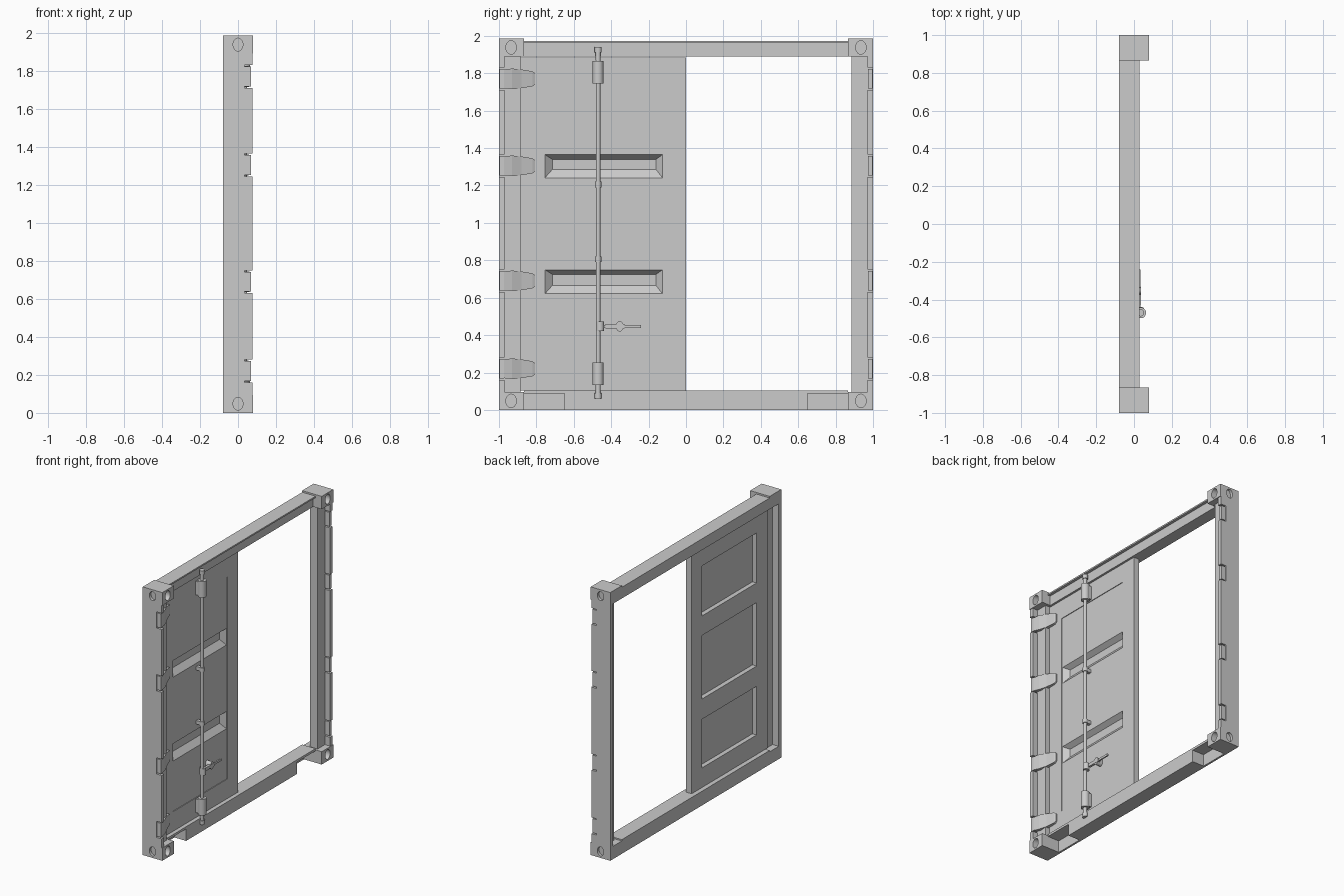
import bpy, bmesh
from math import pi
from mathutils import Matrix, Vector

if "Cube" in bpy.data.objects:
    bpy.data.objects.remove(bpy.data.objects["Cube"])

GREY = (0.6, 0.6, 0.6, 1)
steel = bpy.data.materials.new("grey steel")
steel.use_nodes = True
steel.diffuse_color = GREY
steel.node_tree.nodes["Principled BSDF"].inputs["Base Color"].default_value = GREY


def finish(name, bm):
    bmesh.ops.recalc_face_normals(bm, faces=bm.faces)
    mesh = bpy.data.meshes.new(name)
    bm.to_mesh(mesh)
    bm.free()
    mesh.materials.append(steel)
    obj = bpy.data.objects.new(name, mesh)
    bpy.context.collection.objects.link(obj)
    return obj


def box(name, x, y, z):
    bm = bmesh.new()
    bmesh.ops.create_cube(bm, size=1)
    for v in bm.verts:
        v.co = [r[0] if c < 0 else r[1] for c, r in zip(v.co, (x, y, z))]
    return finish(name, bm)


def loft(name, rings):
    """Closed solid through rings of equal point count."""
    bm = bmesh.new()
    loops = [[bm.verts.new(p) for p in ring] for ring in rings]
    n = len(loops[0])
    for a, b in zip(loops, loops[1:]):
        for i in range(n):
            j = (i + 1) % n
            bm.faces.new((a[i], a[j], b[j], b[i]))
    bm.faces.new(loops[0])
    bm.faces.new(loops[-1])
    return finish(name, bm)


def rect_x(x, y0, y1, z0, z1):
    return [(x, y0, z0), (x, y1, z0), (x, y1, z1), (x, y0, z1)]


def rect_y(y, x0, x1, z0, z1):
    return [(x0, y, z0), (x1, y, z0), (x1, y, z1), (x0, y, z1)]


def cylinder(name, centre, radius, length, axis="Z", stretch=1.0, sides=20):
    bm = bmesh.new()
    bmesh.ops.create_cone(bm, cap_ends=True, segments=sides, radius1=radius,
                          radius2=radius, depth=length)
    if axis != "Z":
        turn = Matrix.Rotation(pi / 2, 4, "Y" if axis == "X" else "X")
        bmesh.ops.transform(bm, matrix=turn, verts=bm.verts)
    for v in bm.verts:
        if axis != "Z":
            v.co.z *= stretch
        v.co += Vector(centre)
    obj = finish(name, bm)
    smooth(obj)
    return obj


def select(obj):
    bpy.ops.object.select_all(action="DESELECT")
    obj.select_set(True)
    bpy.context.view_layer.objects.active = obj


def smooth(obj):
    select(obj)
    bpy.ops.object.shade_smooth_by_angle(angle=0.6)


def cut(obj, cutters):
    for c in cutters:
        c.hide_render = True
        select(obj)
        mod = obj.modifiers.new("cut", "BOOLEAN")
        mod.operation = "DIFFERENCE"
        mod.solver = "EXACT"
        mod.object = c
        bpy.ops.object.modifier_apply(modifier=mod.name)
        bpy.data.objects.remove(c)


def span(side, a, b):
    return sorted((side * a, side * b))


TOP = 1.985
HINGES = (0.22, 0.69, 1.305, 1.77)

for side, label in ((-1, "right"), (1, "left")):
    # Corner castings with oval openings
    for z0, level in ((0, "lower"), (TOP - 0.095, "upper")):
        casting = box(f"{level}_{label}_casting", (-0.08, 0.08),
                      span(side, 0.865, 1), (z0, z0 + 0.095))
        zc = z0 + 0.048
        cut(casting, [
            cylinder("cutter", (0.08, side * 0.935, zc), 0.028, 0.1, "X", 1.3),
            cylinder("cutter", (0, side, zc), 0.026, 0.04, "Y", 1.3)])

    # Corner post: outer plate with hinge notches, and inner web
    plate = box(f"{label}_post_plate", (-0.08, 0.075),
                span(side, 0.97, 1), (0.095, 1.89))
    cut(plate, [box("cutter", (0.033, 0.1), span(side, 0.9, 1.1),
                    (z - 0.06, z + 0.06)) for z in HINGES])
    box(f"{label}_post_web", (-0.03, 0.033),
        span(side, 0.885, 0.97), (0.095, 1.89))

    # Hinge lugs in the notches
    for i, z in enumerate(HINGES):
        box(f"{label}_hinge_lug_{i + 1}", (0.033, 0.068),
            span(side, 0.972, 0.997), (z - 0.052, z + 0.052))

# Header beam with overhanging lip
box("header_beam", (-0.08, 0.01), (-0.865, 0.865), (1.89, 1.962))
box("header_lip", (-0.08, 0.03), (-0.865, 0.865), (1.962, 1.973))

# Sill with two pockets open to the outside and below
sill = box("sill_beam", (-0.08, 0.03), (-0.865, 0.865), (0, 0.105))
cut(sill, [box("cutter", (-0.065, 0.1), span(s, 0.65, 0.9), (-0.1, 0.088))
           for s in (-1, 1)])

# Door leaf: shallow front panel, two sloped channels, three rear pockets
door = box("door", (-0.046, 0), (-0.885, 0), (0.105, 1.885))
cutters = [box("cutter", (-0.005, 0.1), (-0.76, -0.12), (0.25, 1.745))]
for z0, z1 in ((0.62, 0.75), (1.24, 1.365)):
    cutters.append(loft("cutter", [
        rect_x(0.01, -0.755, -0.125, z0, z1),
        rect_x(-0.004, -0.755, -0.125, z0, z1),
        rect_x(-0.04, -0.715, -0.16, z0 + 0.045, z1 - 0.025)]))
for z0, z1 in ((0.25, 0.61), (0.76, 1.23), (1.375, 1.745)):
    cutters.append(box("cutter", (-0.1, -0.012), (-0.76, -0.12), (z0, z1)))
cut(door, cutters)

# Tapered hinge blades from the post to the door
for i, z in enumerate(HINGES):
    loft(f"hinge_blade_{i + 1}", [
        rect_y(-0.975, 0.042, 0.066, z - 0.05, z + 0.05),
        rect_y(-0.93, 0.03, 0.054, z - 0.055, z + 0.055),
        rect_y(-0.88, 0.008, 0.032, z - 0.05, z + 0.05),
        rect_y(-0.82, -0.002, 0.014, z - 0.04, z + 0.04),
        rect_y(-0.808, -0.002, 0.008, z - 0.03, z + 0.03)])

# Locking rod with housings, end cams and guide brackets
RX, RY = 0.035, -0.47
cylinder("lock_rod", (RX, RY, 1), 0.012, 1.8)
for z, tip, level in ((0.193, 0.1, "lower"), (1.805, 1.9, "upper")):
    cylinder(f"{level}_rod_housing", (RX, RY, z), 0.029, 0.12)
    cylinder(f"{level}_rod_cam", (RX, RY, tip), 0.013, 0.065)
    end = tip + (0.025 if tip > 1 else -0.025)
    cylinder(f"{level}_rod_cap", (RX, RY, end), 0.019, 0.03)
    box(f"{level}_housing_base", (-0.002, RX), (RY - 0.025, RY + 0.025),
        (z - 0.05, z + 0.05))
for z, level in ((0.805, "lower"), (1.205, "upper")):
    cylinder(f"{level}_rod_guide", (RX, RY, z), 0.017, 0.03)
    box(f"{level}_guide_bracket", (-0.006, RX), (RY - 0.012, RY + 0.012),
        (z - 0.013, z + 0.013))

# Handle and its retainer
HZ = 0.447
cylinder("handle_hub", (RX, RY + 0.01, HZ), 0.022, 0.05)
box("handle_lever", (0.024, 0.034), (RY, -0.24), (HZ - 0.008, HZ + 0.008))
cylinder("handle_retainer", (0.015, -0.355, HZ), 0.02, 0.042, "X", 1.4)
box("handle_catch", (0.02, 0.038), (-0.43, -0.33), (HZ - 0.012, HZ + 0.012))
